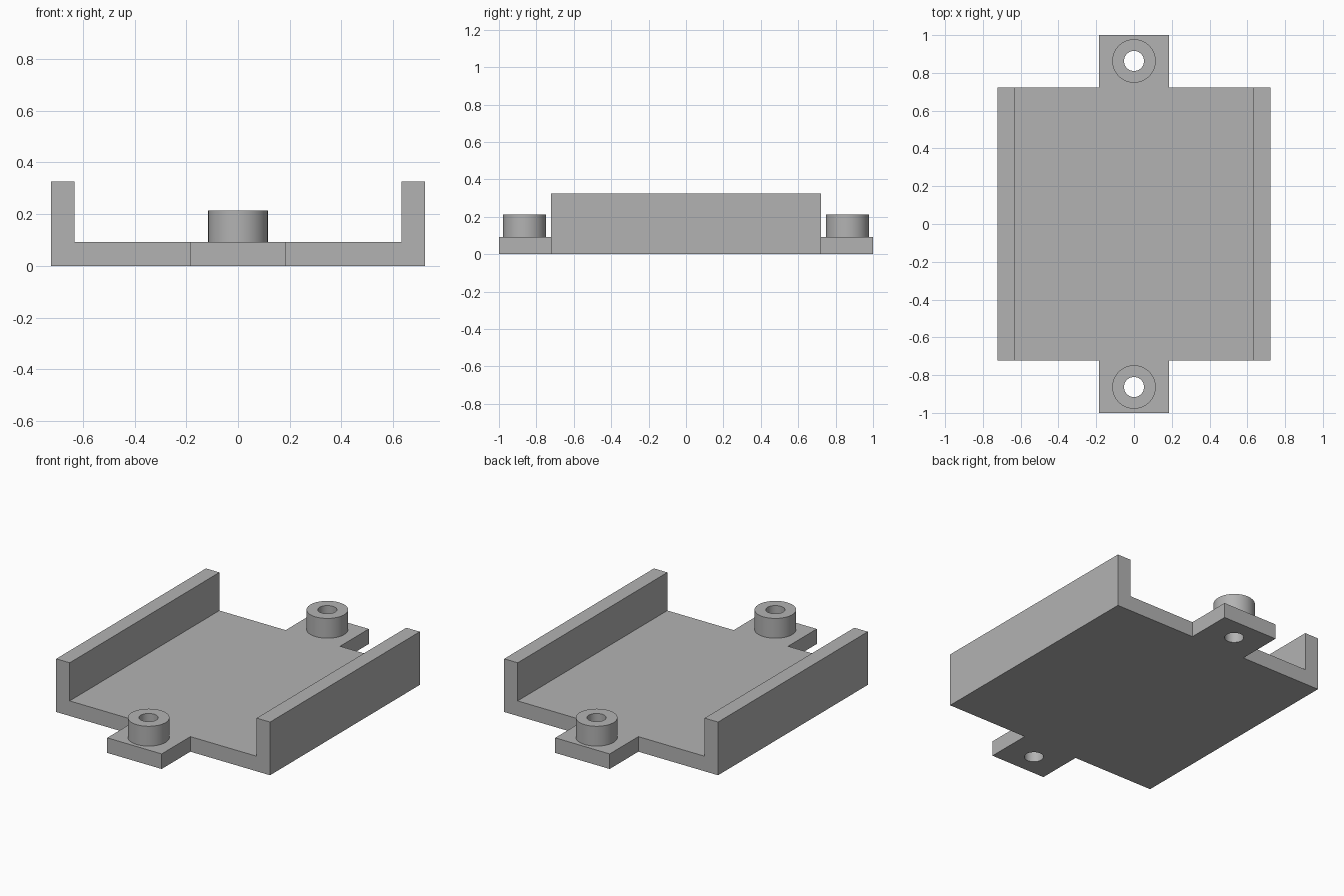
import bpy, bmesh
from mathutils import Matrix, Vector

if "Cube" in bpy.data.objects:
    bpy.data.objects.remove(bpy.data.objects["Cube"])

grey = bpy.data.materials.new("plain grey")
grey.diffuse_color = (0.45, 0.45, 0.45, 1)
grey.use_nodes = True
grey.node_tree.nodes["Principled BSDF"].inputs["Base Color"].default_value = grey.diffuse_color

BASE, RIM, BOSS = 0.092, 0.325, 0.213   # heights of floor, walls and bosses
W, INNER, L = 0.723, 0.632, 0.723       # half width, inner half width, half length
TAB, HOLE_Y = 0.184, 0.863              # half tab width, screw hole position


def make(name, bm):
    bmesh.ops.recalc_face_normals(bm, faces=bm.faces)
    mesh = bpy.data.meshes.new(name)
    bm.to_mesh(mesh)
    bm.free()
    mesh.materials.append(grey)
    obj = bpy.data.objects.new(name, mesh)
    bpy.context.collection.objects.link(obj)
    return obj


def extrude(name, points, offset):
    bm = bmesh.new()
    face = bm.faces.new([bm.verts.new(p) for p in points])
    new = bmesh.ops.extrude_face_region(bm, geom=[face])["geom"]
    bmesh.ops.translate(bm, vec=Vector(offset),
                        verts=[v for v in new if isinstance(v, bmesh.types.BMVert)])
    return make(name, bm)


def cylinder(name, radius, y, z0, z1):
    bm = bmesh.new()
    bmesh.ops.create_cone(bm, cap_ends=True, segments=64, radius1=radius, radius2=radius,
                          depth=z1 - z0, matrix=Matrix.Translation((0, y, (z0 + z1) / 2)))
    return make(name, bm)


def combine(target, tool, operation):
    mod = target.modifiers.new(operation.lower(), 'BOOLEAN')
    mod.operation, mod.solver, mod.object = operation, 'EXACT', tool
    tool.hide_render = True
    tool.hide_set(True)


# floor plate with a screw tab at each end
quarter = [(TAB, 1), (TAB, L), (W, L)]
right = quarter + [(x, -y) for x, y in reversed(quarter)]
outline = right + [(-x, y) for x, y in reversed(right)]
bracket = extrude("bracket", [(x, y, 0) for x, y in outline], (0, 0, BASE))

# side walls, running the full length of the floor
for side, s in (("right", 1), ("left", -1)):
    wall = [(s * INNER, -L, 0), (s * W, -L, 0), (s * W, -L, RIM), (s * INNER, -L, RIM)]
    combine(bracket, extrude(side + "_wall", wall, (0, 2 * L, 0)), 'UNION')

# round bosses with holes right through the tabs
for end, s in (("back", 1), ("front", -1)):
    combine(bracket, cylinder(end + "_boss", 0.115, s * HOLE_Y, BASE / 2, BOSS), 'UNION')
    combine(bracket, cylinder(end + "_hole_cutter", 0.053, s * HOLE_Y, -0.1, 0.4), 'DIFFERENCE')

# fix the shape, then remove the helper solids
bpy.context.view_layer.objects.active = bracket
bracket.select_set(True)
for mod in list(bracket.modifiers):
    bpy.ops.object.modifier_apply(modifier=mod.name)
for obj in list(bpy.data.objects):
    if obj is not bracket and obj != bracket:
        bpy.data.objects.remove(obj)

bpy.ops.object.shade_smooth_by_angle()
